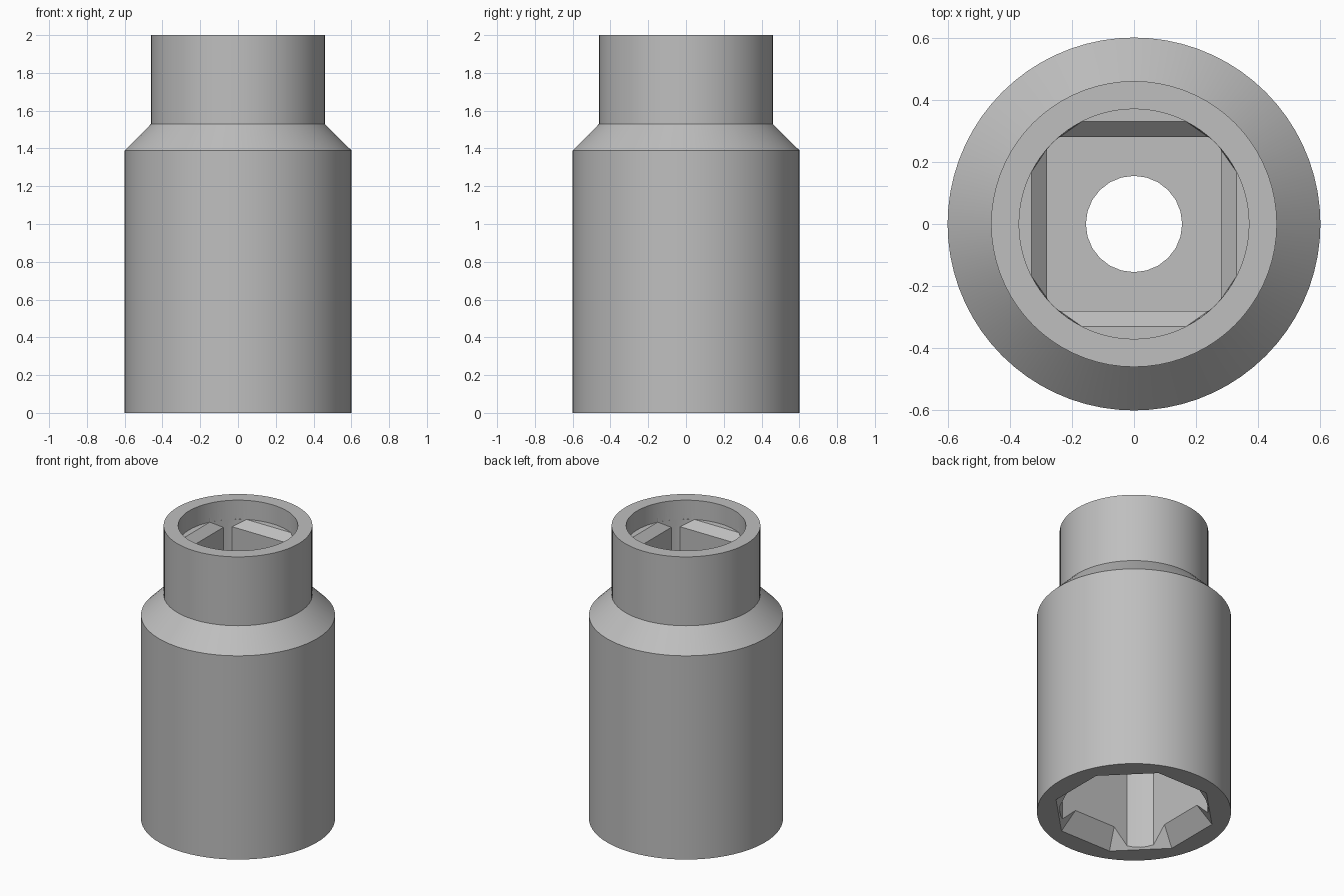
import bpy, bmesh, math
from math import cos, sin, pi

if "Cube" in bpy.data.objects:
    bpy.data.objects.remove(bpy.data.objects["Cube"])

steel = bpy.data.materials.new("grey steel")
steel.use_nodes = True
GREY = (0.52, 0.52, 0.52, 1)
steel.diffuse_color = GREY
steel.node_tree.nodes["Principled BSDF"].inputs["Base Color"].default_value = GREY


def circle(r, n, turn=0.0):
    return [(r * cos(2 * pi * i / n + turn), r * sin(2 * pi * i / n + turn)) for i in range(n)]


def clipped_square(half, r, steps=4):
    """Square outline whose corners are cut off by a circle of radius r."""
    start = math.acos(half / r)
    span = pi / 2 - 2 * start
    angles = [k * pi / 2 + start + span * i / steps for k in range(4) for i in range(steps + 1)]
    return [(r * cos(a), r * sin(a)) for a in angles]


def loft(name, sections):
    """Closed solid through matching outlines, given as (z, outline) from bottom to top."""
    bm = bmesh.new()
    rings = [[bm.verts.new((x, y, z)) for x, y in outline] for z, outline in sections]
    n = len(rings[0])
    for low, high in zip(rings, rings[1:]):
        for i in range(n):
            j = (i + 1) % n
            bm.faces.new((low[i], low[j], high[j], high[i]))
    bm.faces.new(rings[0][::-1])
    bm.faces.new(rings[-1])
    bmesh.ops.recalc_face_normals(bm, faces=bm.faces)
    mesh = bpy.data.meshes.new(name)
    bm.to_mesh(mesh)
    bm.free()
    mesh.materials.append(steel)
    obj = bpy.data.objects.new(name, mesh)
    bpy.context.collection.objects.link(obj)
    return obj


# Outer body: wide barrel, sloped shoulder, narrow neck
wide, neck = circle(0.6, 72), circle(0.46, 72)
body = loft("socket_body", [(0, wide), (1.39, wide), (1.53, neck), (2, neck)])

# Square drive recess with bevelled entry, below a round mouth
drive, drive_entry = clipped_square(0.28, 0.37), clipped_square(0.33, 0.37, 4)
mouth = circle(0.37, 72)
# Lower square cavity with an eight-sided countersink
cavity = clipped_square(0.377, 0.458)


def octagon(z):
    return z, circle((0.467 - 0.75 * z) / cos(pi / 8), 8, pi / 8)


cutters = [
    loft("mouth_cutter", [(1.87, mouth), (2.1, mouth)]),
    loft("drive_cutter", [(1.25, drive), (1.82, drive), (1.87, drive_entry), (1.9, drive_entry)]),
    loft("cavity_cutter", [(-0.1, cavity), (0.95, cavity)]),
    loft("countersink_cutter", [octagon(-0.05), octagon(0.3)]),
    loft("through_hole_cutter", [(0.8, circle(0.155, 24)), (1.4, circle(0.155, 24))]),
]

# Cut each opening, then drop its cutter
bpy.ops.object.select_all(action="DESELECT")
body.select_set(True)
bpy.context.view_layer.objects.active = body
for cutter in cutters:
    cutter.hide_render = True
    mod = body.modifiers.new(cutter.name, "BOOLEAN")
    mod.operation = "DIFFERENCE"
    mod.solver = "EXACT"
    mod.object = cutter
    bpy.ops.object.modifier_apply(modifier=mod.name)
    bpy.data.objects.remove(cutter)

bpy.ops.object.shade_smooth_by_angle(angle=math.radians(25))
